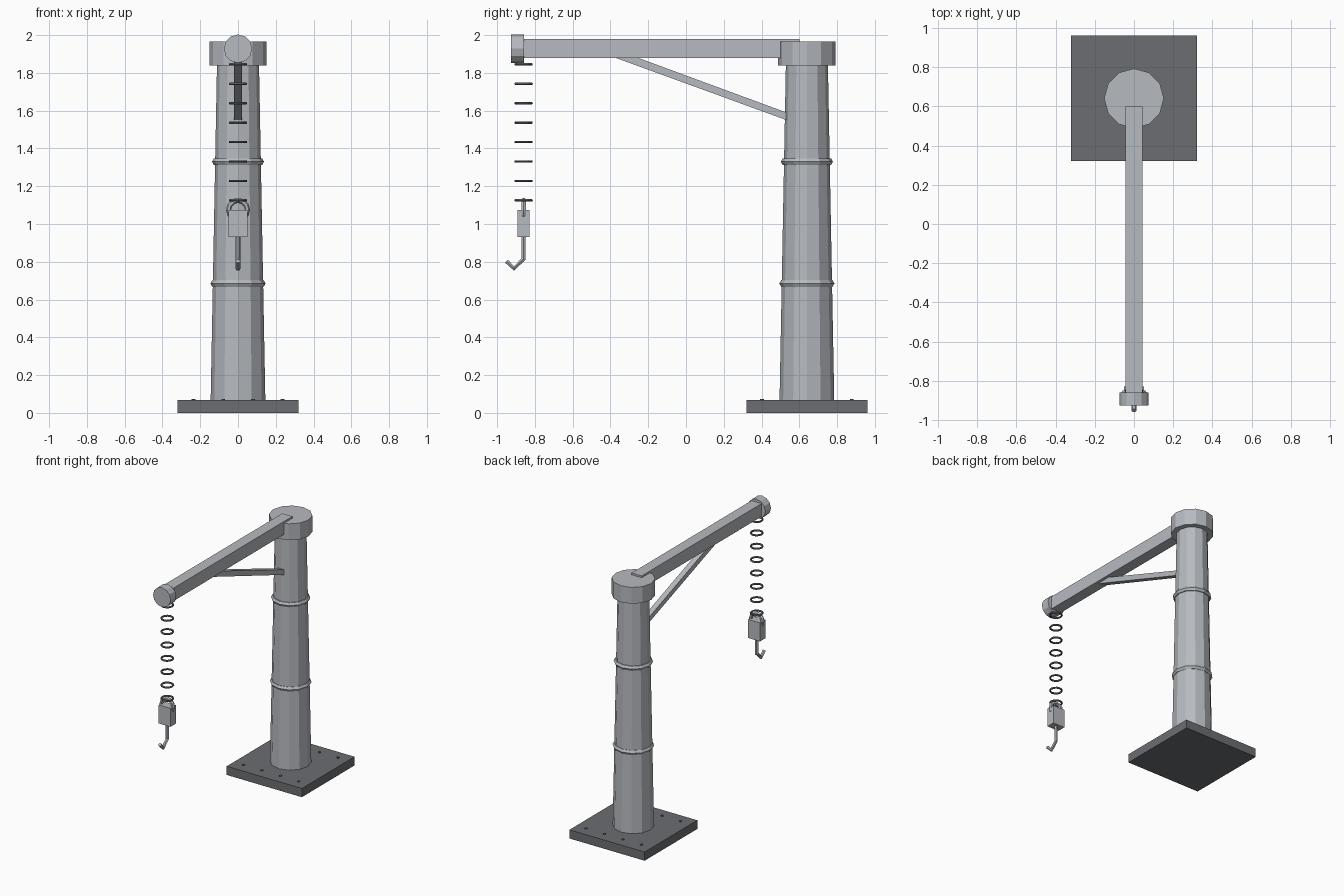
import bpy
from math import pi

cube = bpy.data.objects.get("Cube")
if cube:
    bpy.data.objects.remove(cube, do_unlink=True)


def material(name, rgb):
    m = bpy.data.materials.new(name)
    m.use_nodes = True
    m.diffuse_color = (*rgb, 1)
    m.node_tree.nodes["Principled BSDF"].inputs["Base Color"].default_value = (*rgb, 1)
    return m


STEEL = material("light steel", (0.47, 0.49, 0.52))
DARK = material("dark steel", (0.15, 0.155, 0.165))

POST_Y = 0.64
CHAIN_Y = -0.86


def finish(name, mat):
    ob = bpy.context.object
    ob.name = name
    ob.data.materials.append(mat)
    return ob


def box(name, lo, hi, mat):
    centre = [(a + b) / 2 for a, b in zip(lo, hi)]
    bpy.ops.mesh.primitive_cube_add(size=1, location=centre)
    ob = finish(name, mat)
    ob.scale = [b - a for a, b in zip(lo, hi)]
    return ob


def tube(name, centre, r1, r2, depth, mat, sides=12, rot=(0, 0, 0)):
    bpy.ops.mesh.primitive_cone_add(vertices=sides, radius1=r1, radius2=r2,
                                    depth=depth, location=centre, rotation=rot)
    return finish(name, mat)


def ring(name, centre, major, minor, mat, sides=12, rot=(0, 0, 0)):
    bpy.ops.mesh.primitive_torus_add(major_radius=major, minor_radius=minor,
                                     major_segments=sides, minor_segments=6,
                                     location=centre, rotation=rot)
    return finish(name, mat)


# Base plate with two rows of bolts
box("base_plate", (-0.32, 0.32, 0), (0.32, 0.96, 0.067), DARK)
for row in (-1, 1):
    for i in range(4):
        x = -0.235 + i * 0.157
        tube("base_bolt", (x, POST_Y + row * 0.238, 0.065), 0.01, 0.01, 0.016, DARK, 8)

# Tapered post, collars and cap
tube("post", (0, POST_Y, 0.96), 0.145, 0.111, 1.8, STEEL)
ring("lower_collar", (0, POST_Y, 0.685), 0.126, 0.02, STEEL)
ring("upper_collar", (0, POST_Y, 1.33), 0.118, 0.02, STEEL)
tube("post_cap", (0, POST_Y, 1.903), 0.152, 0.152, 0.126, STEEL)

# Boom and its end cap
box("boom", (-0.043, -0.88, 1.88), (0.043, 0.6, 1.98), STEEL)
tube("boom_end_cap", (0, -0.892, 1.928), 0.075, 0.075, 0.068, STEEL, rot=(pi / 2, 0, 0))

# Diagonal brace: a side profile extruded across x
profile = [(-0.38, 1.882), (0.56, 1.54), (0.56, 1.58), (-0.26, 1.882)]
verts = [(x, y, z) for x in (-0.021, 0.021) for y, z in profile]
faces = [(0, 1, 2, 3), (7, 6, 5, 4)] + [(i, i + 4, (i + 1) % 4 + 4, (i + 1) % 4) for i in range(4)]
mesh = bpy.data.meshes.new("brace")
mesh.from_pydata(verts, [], faces)
brace = bpy.data.objects.new("brace", mesh)
bpy.context.collection.objects.link(brace)
mesh.materials.append(STEEL)

# Chain of flat links
for i in range(8):
    ring("chain_link", (0, CHAIN_Y, 1.845 - i * 0.1028), 0.042, 0.007, DARK)

# Shackle, hook block and hook
ring("shackle", (0, CHAIN_Y, 1.075), 0.05, 0.014, STEEL, rot=(pi / 2, 0, 0))
box("hook_block", (-0.05, -0.893, 0.932), (0.05, -0.828, 1.075), STEEL)

path = [(CHAIN_Y, 0.95), (CHAIN_Y, 0.815), (-0.911, 0.764), (-0.95, 0.803)]
curve = bpy.data.curves.new("hook", "CURVE")
curve.dimensions = "3D"
curve.bevel_depth = 0.013
curve.bevel_resolution = 1
curve.use_fill_caps = True
spline = curve.splines.new("POLY")
spline.points.add(len(path) - 1)
for p, (y, z) in zip(spline.points, path):
    p.co = (0, y, z, 1)
spline.use_smooth = False
curve.materials.append(STEEL)
hook = bpy.data.objects.new("hook", curve)
bpy.context.collection.objects.link(hook)
